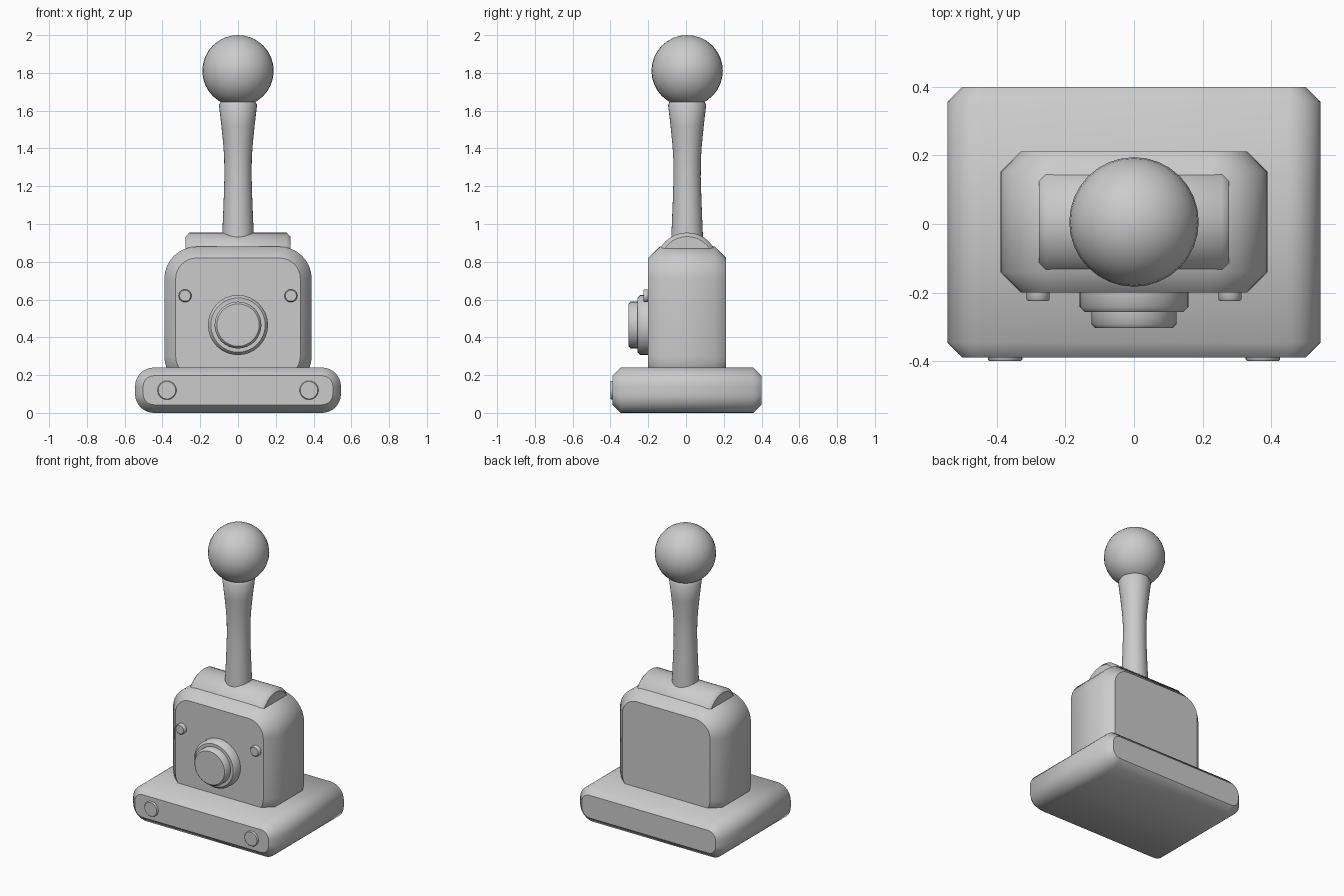
import bpy
import bmesh
from math import sin, cos, pi
from mathutils import Matrix, Vector

if "Cube" in bpy.data.objects:
    bpy.data.objects.remove(bpy.data.objects["Cube"])

grey = bpy.data.materials.new("plain grey")
grey.use_nodes = True
grey.diffuse_color = (0.6, 0.6, 0.6, 1)
grey.node_tree.nodes["Principled BSDF"].inputs["Base Color"].default_value = (0.6, 0.6, 0.6, 1)

MID_Y = 0.006  # depth of the shared centre line


def loft(name, rings, matrix=None):
    """Skin a list of closed rings, with flat sharp-edged caps and smooth sides."""
    bm = bmesh.new()
    loops = [[bm.verts.new(p) for p in ring] for ring in rings]
    n = len(loops[0])
    for a, b in zip(loops, loops[1:]):
        for i in range(n):
            j = (i + 1) % n
            bm.faces.new((a[i], a[j], b[j], b[i])).smooth = True
    for loop in (loops[0], loops[-1]):
        cap = bm.faces.new(loop)
        for edge in cap.edges:
            edge.smooth = False
    bmesh.ops.recalc_face_normals(bm, faces=bm.faces)
    for edge in bm.edges:
        if edge.calc_face_angle(0) > 1.0:
            edge.smooth = False
    if matrix:
        bm.transform(matrix)
    mesh = bpy.data.meshes.new(name)
    bm.to_mesh(mesh)
    bm.free()
    mesh.materials.append(grey)
    obj = bpy.data.objects.new(name, mesh)
    bpy.context.collection.objects.link(obj)
    return obj


def rounded_slab(name, half_x, z0, z1, y0, y1, radius, chamfer):
    """Rounded rectangle in x and z, extruded along y with chamfered ends."""
    def ring(y, inset):
        r = radius - inset
        cx, mid, cz = half_x - radius, (z0 + z1) / 2, (z1 - z0) / 2 - radius
        points = []
        for q, (sx, sz) in enumerate(((1, 1), (-1, 1), (-1, -1), (1, -1))):
            for k in range(9):
                a = (q + k / 8) * pi / 2
                points.append((sx * cx + r * cos(a), y, mid + sz * cz + r * sin(a)))
        return points
    return loft(name, [ring(y0, chamfer), ring(y0 + chamfer, 0),
                       ring(y1 - chamfer, 0), ring(y1, chamfer)])


def lathe(name, profile, origin, axis="Z", sides=32):
    """Turn (radius, height) points around an axis through the origin."""
    rings = [[(r * cos(2 * pi * i / sides), r * sin(2 * pi * i / sides), h)
              for i in range(sides)] for r, h in profile]
    direction = {"Z": (0, 0, 1), "X": (1, 0, 0), "-Y": (0, -1, 0)}[axis]
    turn = Vector((0, 0, 1)).rotation_difference(Vector(direction)).to_matrix().to_4x4()
    return loft(name, rings, Matrix.Translation(origin) @ turn)


def disc(name, x, z, radius, y_back, y_front, bevel):
    """Short round stud facing the front, bevelled on its outer rim."""
    depth = y_back - y_front
    return lathe(name, [(radius, 0), (radius, depth - bevel), (radius - bevel, depth)],
                 (x, y_back, z), "-Y")


# Base plate and upright housing
rounded_slab("base", 0.545, 0, 0.24, -0.389, 0.40, 0.1, 0.043)
rounded_slab("housing", 0.39, 0.13, 0.88, -0.2, 0.212, 0.17, 0.06)

# Pivot barrel lying across the top of the housing
lathe("pivot_barrel", [(0.142, -0.277), (0.163, -0.257), (0.163, 0.257), (0.142, 0.277)],
      (0, MID_Y, 0.792), "X")

# Flared lever with a ball knob
lathe("lever", [(0.086, 0.8), (0.083, 0.95), (0.076, 1.12), (0.072, 1.25), (0.073, 1.34),
                (0.077, 1.41), (0.088, 1.52), (0.101, 1.632), (0.09, 1.65)], (0, MID_Y, 0))
bpy.ops.mesh.primitive_uv_sphere_add(segments=32, ring_count=16, radius=0.189,
                                     location=(0, MID_Y, 1.811))
knob = bpy.context.object
knob.name = "knob"
bpy.ops.object.shade_smooth()
knob.data.materials.append(grey)

# Front button
disc("button_collar", 0, 0.465, 0.159, -0.19, -0.257, 0.015)
disc("button", 0, 0.465, 0.124, -0.25, -0.304, 0.012)

# Paired studs on the housing and the base
for side, s in (("left", 1), ("right", -1)):
    disc(side + "_housing_stud", s * 0.28, 0.62, 0.034, -0.195, -0.225, 0.005)
    disc(side + "_base_stud", s * 0.376, 0.12, 0.05, -0.38, -0.4, 0.004)
